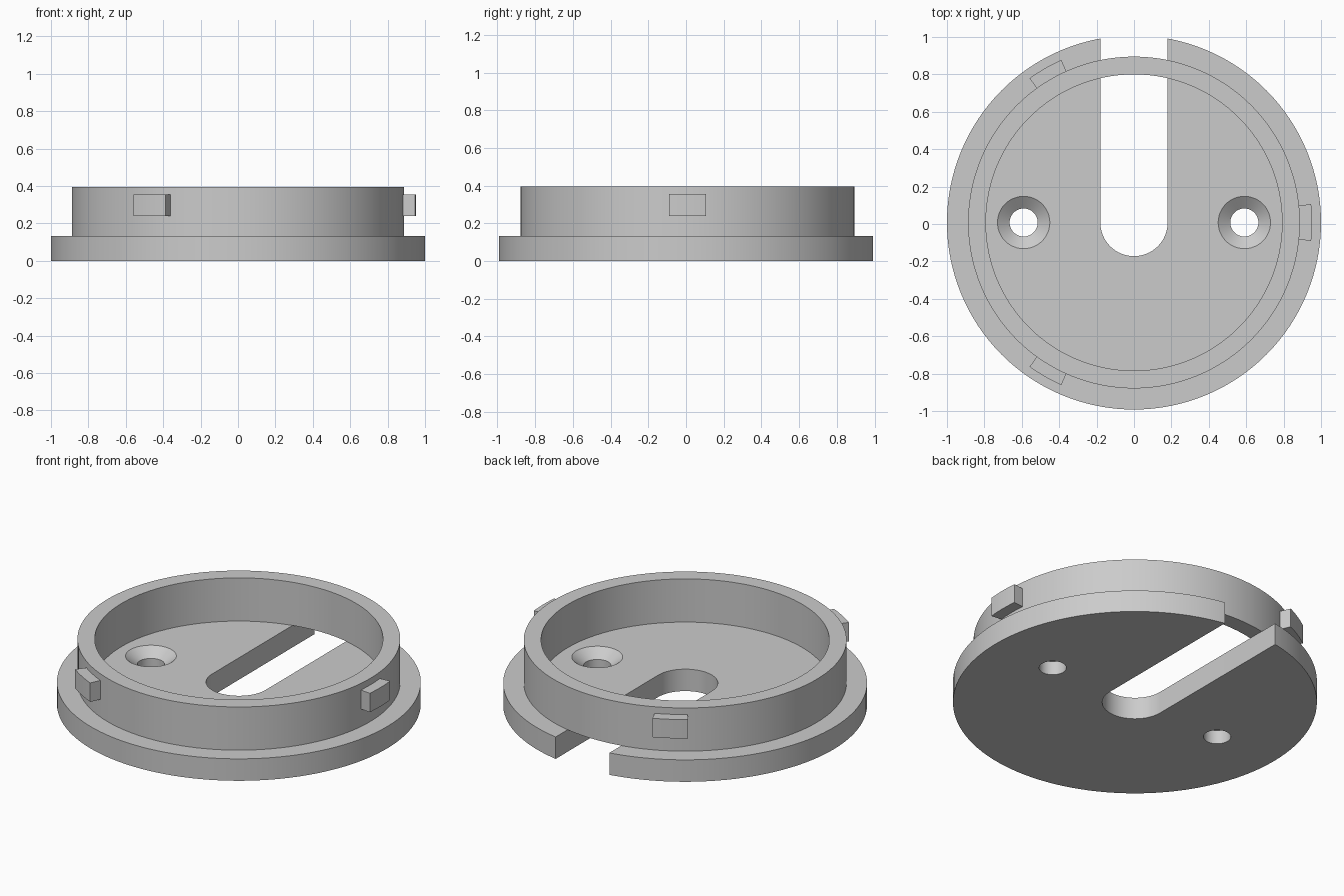
import bpy, bmesh
from math import sin, cos, pi, radians

cube = bpy.data.objects.get("Cube")
if cube:
    bpy.data.objects.remove(cube, do_unlink=True)

CY = 0.008              # shared axis of all round parts
BASE_TOP, RING_TOP = 0.133, 0.395
RING_OUT, RING_IN = 0.887, 0.792
SEGS = 128

grey = bpy.data.materials.new("plain_grey")
grey.use_nodes = True
grey.diffuse_color = (0.6, 0.6, 0.6, 1)
grey.node_tree.nodes["Principled BSDF"].inputs["Base Color"].default_value = (0.6, 0.6, 0.6, 1)


def make_object(name, bm, location):
    bmesh.ops.recalc_face_normals(bm, faces=bm.faces[:])
    mesh = bpy.data.meshes.new(name)
    bm.to_mesh(mesh)
    bm.free()
    mesh.materials.append(grey)
    obj = bpy.data.objects.new(name, mesh)
    obj.location = location
    bpy.context.collection.objects.link(obj)
    return obj


def lathe(name, profile, location, closed=False, segs=SEGS):
    """Turn (radius, z) points about z; open profiles get flat end caps."""
    bm = bmesh.new()
    rings = [[bm.verts.new((r * cos(2 * pi * i / segs), r * sin(2 * pi * i / segs), z))
              for i in range(segs)] for r, z in profile]
    pairs = list(zip(rings, rings[1:]))
    if closed:
        pairs.append((rings[-1], rings[0]))
    else:
        bm.faces.new(rings[0])
        bm.faces.new(rings[-1])
    for a, b in pairs:
        for i in range(segs):
            j = (i + 1) % segs
            bm.faces.new((a[i], a[j], b[j], b[i]))
    return make_object(name, bm, location)


def prism(name, outline, z0, z1, location):
    """Extrude a flat outline from z0 to z1."""
    bm = bmesh.new()
    low = [bm.verts.new((x, y, z0)) for x, y in outline]
    high = [bm.verts.new((x, y, z1)) for x, y in outline]
    bm.faces.new(low)
    bm.faces.new(high)
    for i in range(len(low)):
        j = (i + 1) % len(low)
        bm.faces.new((low[i], low[j], high[j], high[i]))
    return make_object(name, bm, location)


def arc(radius, start, end, steps):
    return [(radius * cos(start + (end - start) * i / steps),
             radius * sin(start + (end - start) * i / steps)) for i in range(steps + 1)]


def activate(obj):
    bpy.ops.object.select_all(action='DESELECT')
    obj.select_set(True)
    bpy.context.view_layer.objects.active = obj


def cut(obj, cutter):
    mod = obj.modifiers.new("cut", 'BOOLEAN')
    mod.operation = 'DIFFERENCE'
    mod.solver = 'EXACT'
    mod.object = cutter
    activate(obj)
    bpy.ops.object.modifier_apply(modifier=mod.name)
    bpy.data.objects.remove(cutter, do_unlink=True)


# Base plate with a round-ended cable slot open to the back
base = lathe("base_plate", [(1, 0), (1, BASE_TOP)], (0, CY, 0))
slot = arc(0.18, pi, 2 * pi, 32) + [(0.18, 1.2), (-0.18, 1.2)]
cut(base, prism("slot_cutter", slot, -0.1, 0.3, (0, CY, 0)))

# Countersunk screw holes
hole = [(0.075, -0.1), (0.075, BASE_TOP - 0.05), (0.14, BASE_TOP), (0.14, 0.2)]
for x in (-0.59, 0.59):
    cut(base, lathe("hole_cutter", hole, (x, CY, 0), segs=48))

# Upright ring, unbroken above the slot
ring = lathe("ring_wall", [(RING_IN, BASE_TOP), (RING_OUT, BASE_TOP),
                           (RING_OUT, RING_TOP), (RING_IN, RING_TOP)],
             (0, CY, 0), closed=True)

# Three locking tabs with radial sides
parts = [base, ring]
half = radians(5.9)
for name, angle in (("left_tab", 0), ("back_right_tab", 120), ("front_right_tab", 240)):
    a = radians(angle)
    outline = arc(0.952, a - half, a + half, 8) + arc(RING_OUT - 0.01, a + half, a - half, 8)
    parts.append(prism(name, outline, 0.24, 0.355, (0, CY, 0)))

for part in parts:
    activate(part)
    bpy.ops.object.shade_smooth_by_angle(angle=radians(30))
